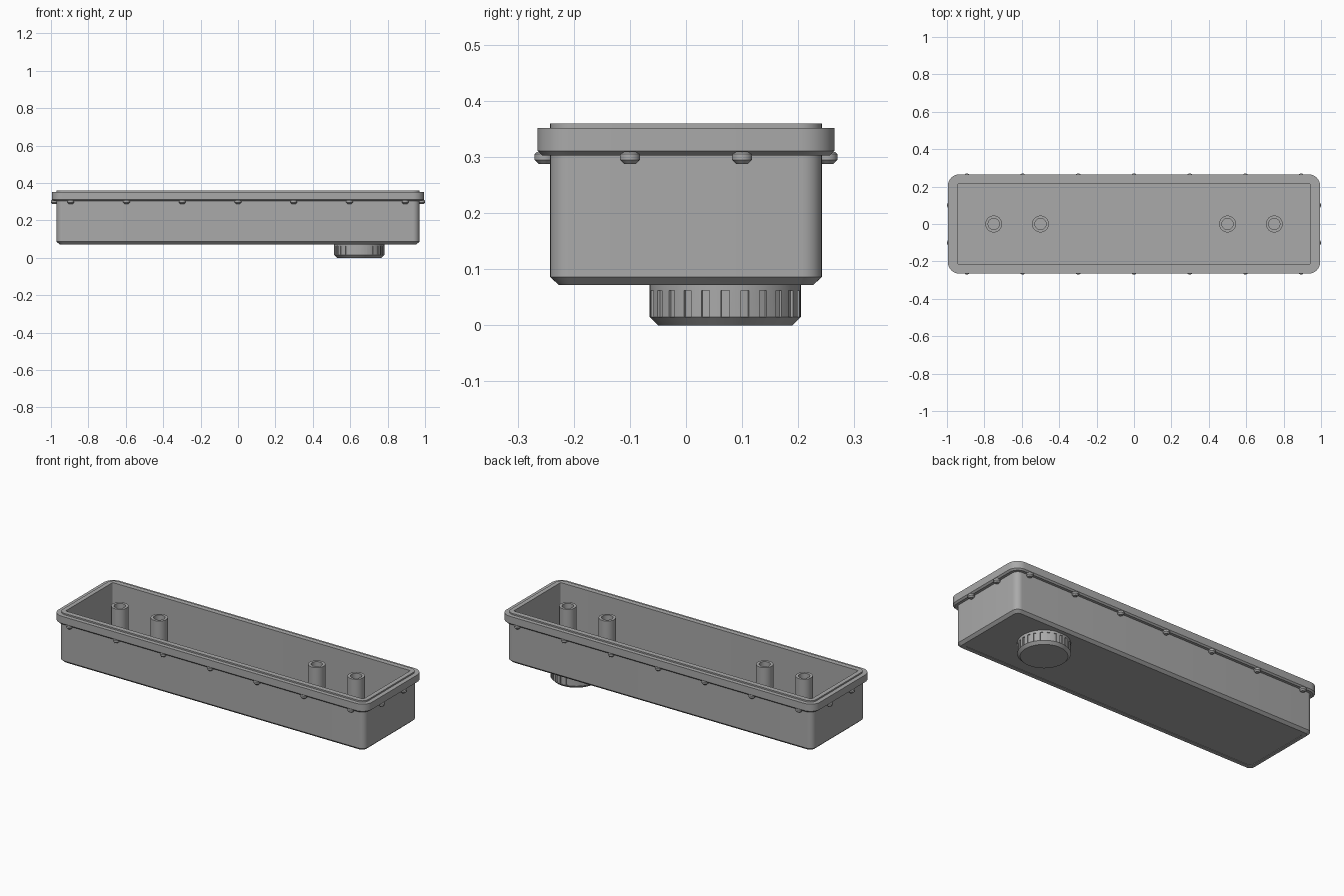
import bpy, bmesh, math
from math import cos, sin, pi

cube = bpy.data.objects.get("Cube")
if cube:
    bpy.data.objects.remove(cube, do_unlink=True)

grey = bpy.data.materials.new("plain grey")
grey.use_nodes = True
colour = (0.4, 0.4, 0.4, 1)
grey.diffuse_color = colour
grey.node_tree.nodes["Principled BSDF"].inputs["Base Color"].default_value = colour


def rounded_rect(hx, hy, r, z, seg=8):
    """Ring of points round a rectangle with rounded corners."""
    pts = []
    for q, (sx, sy) in enumerate([(1, 1), (-1, 1), (-1, -1), (1, -1)]):
        for i in range(seg + 1):
            a = (q + i / seg) * pi / 2
            pts.append((sx * (hx - r) + r * cos(a), sy * (hy - r) + r * sin(a), z))
    return pts


def circle(r, z, n=32):
    return [(r * cos(2 * pi * i / n), r * sin(2 * pi * i / n), z) for i in range(n)]


def notched_circle(r, z, depth, n=24, w=0.055):
    """Circle with n narrow grip notches cut to the given depth."""
    pts = []
    for i in range(n):
        a = 2 * pi * i / n
        for da, d in ((-w, 0), (-w, depth), (w, depth), (w, 0), (pi / n, 0)):
            pts.append(((r - d) * cos(a + da), (r - d) * sin(a + da), z))
    return pts


def loft(name, rings, location=(0, 0, 0)):
    """Skin a stack of matching rings and cap both ends."""
    bm = bmesh.new()
    loops = [[bm.verts.new(p) for p in ring] for ring in rings]
    n = len(loops[0])
    for low, high in zip(loops, loops[1:]):
        for i in range(n):
            j = (i + 1) % n
            bm.faces.new((low[i], low[j], high[j], high[i]))
    bm.faces.new(loops[0][::-1])
    bm.faces.new(loops[-1])
    bmesh.ops.remove_doubles(bm, verts=bm.verts, dist=1e-5)
    bmesh.ops.recalc_face_normals(bm, faces=bm.faces)
    mesh = bpy.data.meshes.new(name)
    bm.to_mesh(mesh)
    bm.free()
    mesh.materials.append(grey)
    ob = bpy.data.objects.new(name, mesh)
    ob.location = location
    bpy.context.collection.objects.link(ob)
    bpy.ops.object.select_all(action='DESELECT')
    ob.select_set(True)
    bpy.context.view_layer.objects.active = ob
    bpy.ops.object.shade_smooth_by_angle(angle=math.radians(30))
    return ob


# Open tray: underside, walls, flange, raised lip, then down to the inner floor
loft("tray_body", [rounded_rect(*p) for p in (
    (0.935, 0.205, 0.02, 0.075),
    (0.935, 0.205, 0.02, 0.072),
    (0.955, 0.227, 0.025, 0.072),
    (0.97, 0.242, 0.035, 0.086),
    (0.97, 0.242, 0.035, 0.303),
    (0.985, 0.257, 0.05, 0.303),
    (0.995, 0.265, 0.06, 0.311),
    (0.995, 0.265, 0.06, 0.352),
    (0.97, 0.242, 0.04, 0.352),
    (0.97, 0.242, 0.04, 0.36),
    (0.945, 0.213, 0.006, 0.36),
    (0.945, 0.213, 0.006, 0.1))])

# Hollow posts standing on the floor
for i, x in enumerate((-0.75, -0.5, 0.5, 0.75)):
    loft(f"post_{i + 1}", [circle(0.045, 0.098), circle(0.045, 0.36),
                           circle(0.03, 0.36), circle(0.03, 0.105)], (x, 0, 0))

# Bolt heads under the flange, on all four sides
spots = [(0.298 * k, s * 0.252) for k in range(-3, 4) for s in (-1, 1)]
spots += [(s * 0.982, y) for s in (-1, 1) for y in (-0.1, 0.1)]
for i, (x, y) in enumerate(spots):
    loft(f"bolt_{i + 1}", [circle(0.01, 0.287, 16), circle(0.018, 0.295, 16),
                           circle(0.018, 0.305, 16), circle(0.014, 0.309, 16)],
         (x, y, 0))

# Round cap below the tray, with grip notches
loft("drain_cap", [notched_circle(0.12, 0, 0), notched_circle(0.135, 0.015, 0),
                   notched_circle(0.135, 0.015, 0.005),
                   notched_circle(0.135, 0.062, 0.005),
                   notched_circle(0.135, 0.062, 0),
                   notched_circle(0.135, 0.078, 0)], (0.648, 0.07, 0))
